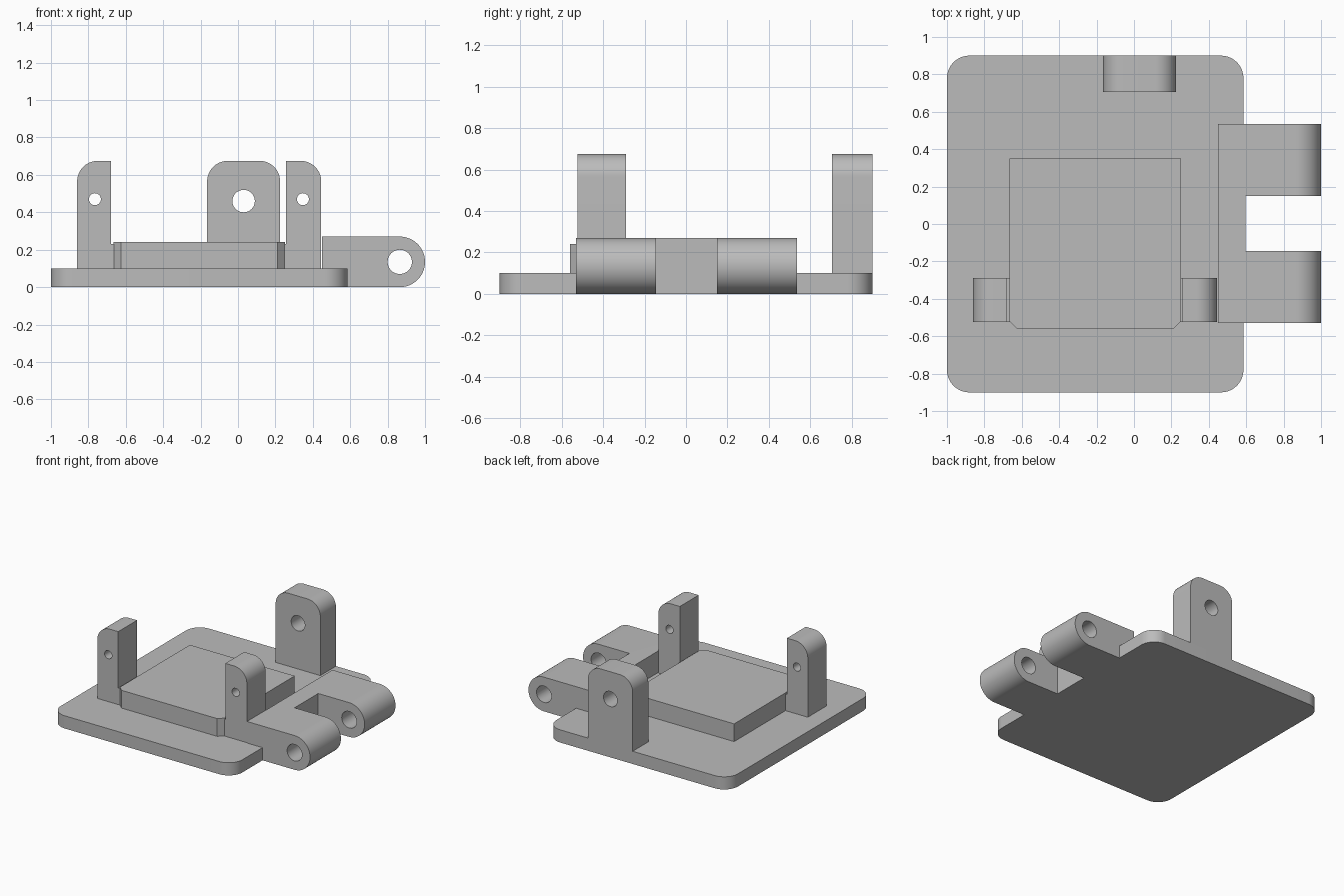
import bpy, bmesh, math
from math import radians, cos, sin

if "Cube" in bpy.data.objects:
    bpy.data.objects.remove(bpy.data.objects["Cube"])

grey = bpy.data.materials.new("plain grey")
grey.use_nodes = True
COLOUR = (0.5, 0.5, 0.5, 1)
grey.diffuse_color = COLOUR
grey.node_tree.nodes["Principled BSDF"].inputs["Base Color"].default_value = COLOUR


def arc(cx, cy, r, start, end, steps=16):
    """Points along an arc, angles in degrees."""
    angles = [radians(start + (end - start) * i / steps) for i in range(steps + 1)]
    return [(cx + r * cos(a), cy + r * sin(a)) for a in angles]


def prism(name, profile, low, high, axis):
    """Extrude a profile: in xy along z, or in xz along y."""
    bm = bmesh.new()
    place = (lambda u, v: (u, v, low)) if axis == "z" else (lambda u, v: (u, low, v))
    face = bm.faces.new([bm.verts.new(place(u, v)) for u, v in profile])
    side = bmesh.ops.extrude_face_region(bm, geom=[face])
    shift = (0, 0, high - low) if axis == "z" else (0, high - low, 0)
    moved = [e for e in side["geom"] if isinstance(e, bmesh.types.BMVert)]
    bmesh.ops.translate(bm, vec=shift, verts=moved)
    bmesh.ops.recalc_face_normals(bm, faces=bm.faces)
    mesh = bpy.data.meshes.new(name)
    bm.to_mesh(mesh)
    bm.free()
    mesh.materials.append(grey)
    obj = bpy.data.objects.new(name, mesh)
    bpy.context.collection.objects.link(obj)
    return obj


def cut(obj, cutter):
    """Subtract the cutter and remove it."""
    mod = obj.modifiers.new("cut", "BOOLEAN")
    mod.operation, mod.solver, mod.object = "DIFFERENCE", "EXACT", cutter
    select(obj)
    bpy.ops.object.modifier_apply(modifier=mod.name)
    bpy.data.objects.remove(cutter)


def select(obj):
    bpy.ops.object.select_all(action="DESELECT")
    obj.select_set(True)
    bpy.context.view_layer.objects.active = obj


def drill(obj, x, z, r, low, high):
    circle = arc(x, z, r, 0, 360, 40)[:-1]
    cut(obj, prism("drill", circle, low - 0.1, high + 0.1, "y"))


# Base plate with rounded corners
L, R, D, C = -1, 0.585, 0.9, 0.12
base = prism("base_plate", arc(R - C, D - C, C, 0, 90) + arc(L + C, D - C, C, 90, 180)
             + arc(L + C, C - D, C, 180, 270) + arc(R - C, C - D, C, 270, 360), 0, 0.1, "z")

# Raised pad with chamfered front corners
pad = prism("raised_pad", [(-0.625, -0.56), (0.21, -0.56), (0.25, -0.52), (0.25, 0.35),
                           (-0.665, 0.35), (-0.665, -0.52)], 0.1, 0.24, "z")

# Side lugs, each rounded on its outer top corner, with a small foot at the pad
TOP, FILLET = 0.675, 0.11
right_lug = prism("right_lug", [(-0.86, 0.1), (-0.663, 0.1), (-0.663, 0.23), (-0.678, 0.23),
                                (-0.678, TOP)]
                  + arc(-0.86 + FILLET, TOP - FILLET, FILLET, 90, 180), -0.525, -0.29, "y")
left_lug = prism("left_lug", [(0.445, 0.1)] + arc(0.445 - FILLET, TOP - FILLET, FILLET, 0, 90)
                 + [(0.257, TOP), (0.257, 0.23), (0.248, 0.23), (0.248, 0.1)],
                 -0.525, -0.29, "y")
for lug, x in ((right_lug, -0.765), (left_lug, 0.347)):
    drill(lug, x, 0.47, 0.032, -0.525, -0.29)

# Rear lug
rear_lug = prism("rear_lug", [(-0.165, 0.1), (0.225, 0.1)]
                 + arc(0.225 - FILLET, TOP - FILLET, FILLET, 0, 90)
                 + arc(-0.165 + FILLET, TOP - FILLET, FILLET, 90, 180), 0.705, 0.9, "y")
drill(rear_lug, 0.03, 0.46, 0.06, 0.705, 0.9)

# Hinge fork stepped over the plate edge, with a slot between two knuckles
H = 0.135
hinge = prism("hinge_fork", [(0.45, 0.1), (R, 0.1), (R, 0)] + arc(1 - H, H, H, -90, 90, 32)
              + [(0.45, 2 * H)], -0.53, 0.535, "y")
cut(hinge, prism("slot", [(0.595, -0.145), (1.1, -0.145), (1.1, 0.15), (0.595, 0.15)],
                 -0.1, 0.4, "z"))
drill(hinge, 1 - H, H, 0.065, -0.53, 0.535)

for obj in (base, pad, right_lug, left_lug, rear_lug, hinge):
    select(obj)
    bpy.ops.object.shade_smooth_by_angle(angle=radians(30))
